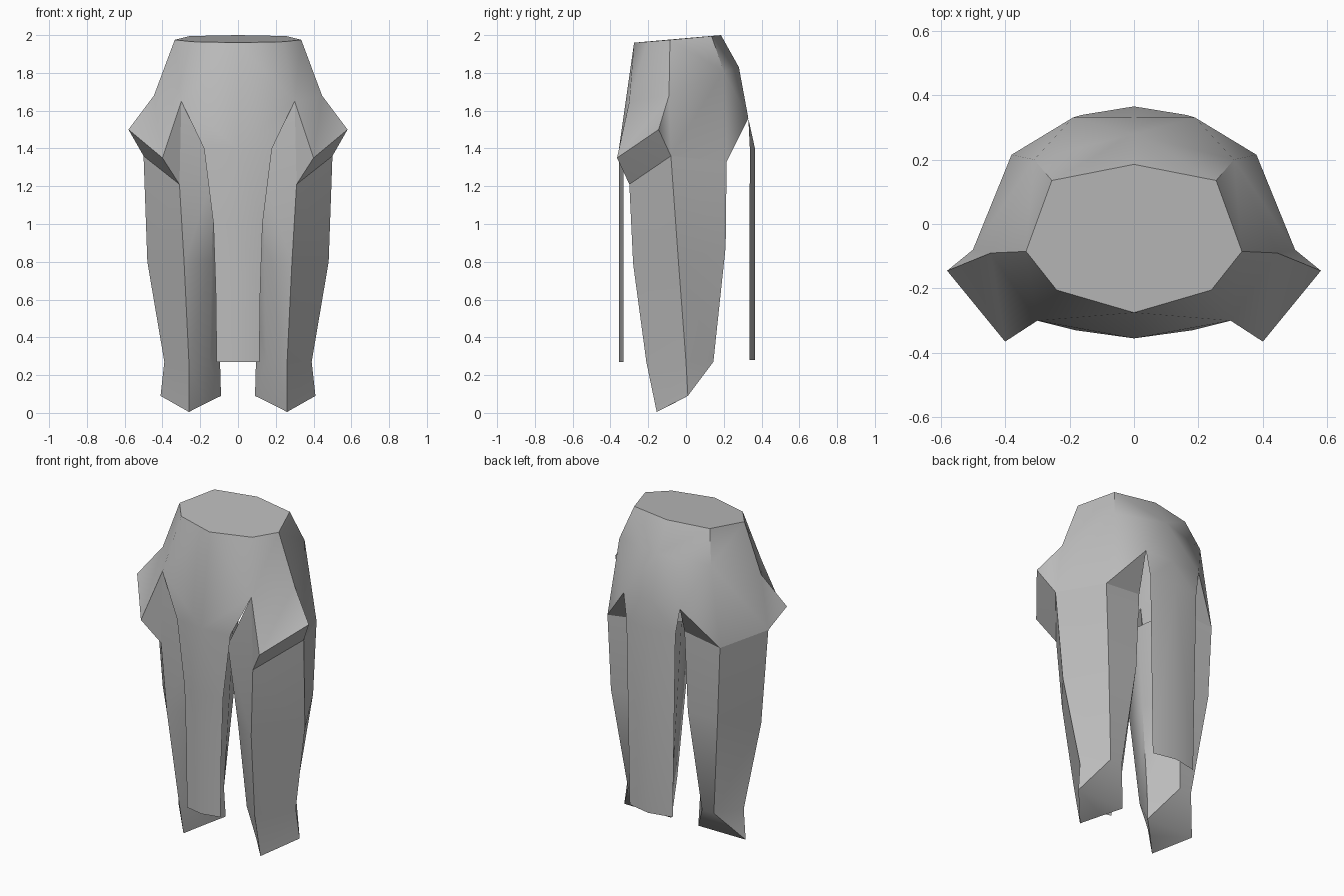
import bpy, bmesh, math

if "Cube" in bpy.data.objects:
    bpy.data.objects.remove(bpy.data.objects["Cube"])

cloth = bpy.data.materials.new("grey cloth")
cloth.diffuse_color = (0.5, 0.5, 0.5, 1)
cloth.use_nodes = True
cloth.node_tree.nodes["Principled BSDF"].inputs["Base Color"].default_value = cloth.diffuse_color


def half_mesh(name, pts, faces, angle=50):
    """Build the right half from named points and mirror it across x."""
    bm = bmesh.new()
    v = {k: bm.verts.new(p) for k, p in pts.items()}
    for f in faces:
        bm.faces.new([v[k] for k in f.split()])
    # mirrored left half, welded along the centre
    geo = bmesh.ops.duplicate(bm, geom=bm.verts[:] + bm.edges[:] + bm.faces[:])["geom"]
    for e in geo:
        if isinstance(e, bmesh.types.BMVert):
            e.co.x = -e.co.x
    bmesh.ops.reverse_faces(bm, faces=[e for e in geo if isinstance(e, bmesh.types.BMFace)])
    bmesh.ops.remove_doubles(bm, verts=bm.verts[:], dist=0.0005)
    bmesh.ops.recalc_face_normals(bm, faces=bm.faces[:])
    me = bpy.data.meshes.new(name)
    bm.to_mesh(me)
    bm.free()
    me.materials.append(cloth)
    ob = bpy.data.objects.new(name, me)
    bpy.context.collection.objects.link(ob)
    bpy.ops.object.select_all(action='DESELECT')
    ob.select_set(True)
    bpy.context.view_layer.objects.active = ob
    bpy.ops.object.shade_smooth_by_angle(angle=math.radians(angle))
    return ob


# hip wrap: waist, front panel, side flares, back, and both hanging flaps
hip = {
    "w0": (0, -.275, 1.96), "w1": (.24, -.205, 1.965), "w2": (.335, -.085, 1.975),
    "w3": (.255, .135, 1.995), "w4": (0, .185, 2.0),
    "k": (.30, -.30, 1.65), "q0": (0, -.355, 1.4), "q1": (.18, -.33, 1.4),
    "b": (.445, -.09, 1.68), "tip": (.40, -.365, 1.35), "f": (.58, -.145, 1.5),
    "e": (.50, -.08, 1.36), "h": (.31, -.30, 1.21),
    "a": (.31, .20, 1.81), "m": (0, .28, 1.83), "c": (.19, .33, 1.56),
    "n": (0, .33, 1.56), "d": (.38, .215, 1.33), "g": (.13, .20, 1.36),
    # front flap
    "r1": (.13, -.33, 1.0), "r0": (0, -.355, 1.0),
    "s1": (.118, -.33, .65), "s0": (0, -.355, .65),
    "t1": (.113, -.33, .27), "t0": (0, -.355, .27),
    # back flap
    "u1": (.165, .338, 1.4), "u0": (0, .365, 1.4),
    "x1": (.145, .335, .28), "x0": (0, .365, .28),
}
half_mesh("hip_wrap", hip, [
    "w0 w1 k", "w0 k q0", "k q1 q0", "w1 w2 k", "w2 b k", "k b tip",
    "b f tip", "tip f e", "tip e h", "k tip h",
    "w2 w3 a", "w2 a b", "w3 w4 m", "w3 m a", "a m c", "m n c",
    "a c d", "a d e", "a e b", "b e f", "c g d",
    "q0 q1 r1 r0", "r0 r1 s1 s0", "s0 s1 t1 t0",
    "n u0 u1 c", "u0 x0 x1 u1",
])

# flat lid of the waist
half_mesh("waist_cap", {k: hip[k] for k in ("w0", "w1", "w2", "w3", "w4")},
          ["w0 w1 w2 w3 w4"])

# legs: three rings (front, outer, back outer, back inner, inner, front inner)
cols = ["F", "O", "D", "G", "I", "J"]
rings = [
    [(.31, -.30, 1.21), (.50, -.08, 1.36), (.38, .215, 1.33),
     (.13, .20, 1.36), (.03, 0, 1.30), (.12, -.27, 1.30)],
    [(.285, -.28, .79), (.48, -.04, .80), (.36, .21, .88),
     (.16, .21, .88), (.06, 0, .80), (.14, -.20, .80)],
    [(.26, -.21, .27), (.39, 0, .27), (.29, .145, .27),
     (.21, .145, .27), (.095, 0, .27), (.15, -.13, .27)],
]
leg = {c + str(i): p for i, ring in enumerate(rings) for c, p in zip(cols, ring)}
leg.update({"K": (.30, -.30, 1.65), "F3": (.26, -.155, .005), "O3": (.41, .01, .09),
            "I3": (.09, .01, .09), "J3": (.175, -.07, .048)})
faces = [f"{a}{i} {b}{i} {b}{i+1} {a}{i+1}"
         for i in range(2) for a, b in zip(cols, cols[1:] + cols[:1])]
# pointed cuff and slanted sole
faces += ["O2 F2 F3 O3", "F2 J2 J3 F3", "J2 I2 I3 J3",
          "O2 D2 O3", "I2 G2 I3", "D2 G2 I3 O3", "O3 I3 J3 F3", "K F0 J0"]
half_mesh("legs", leg, faces)
